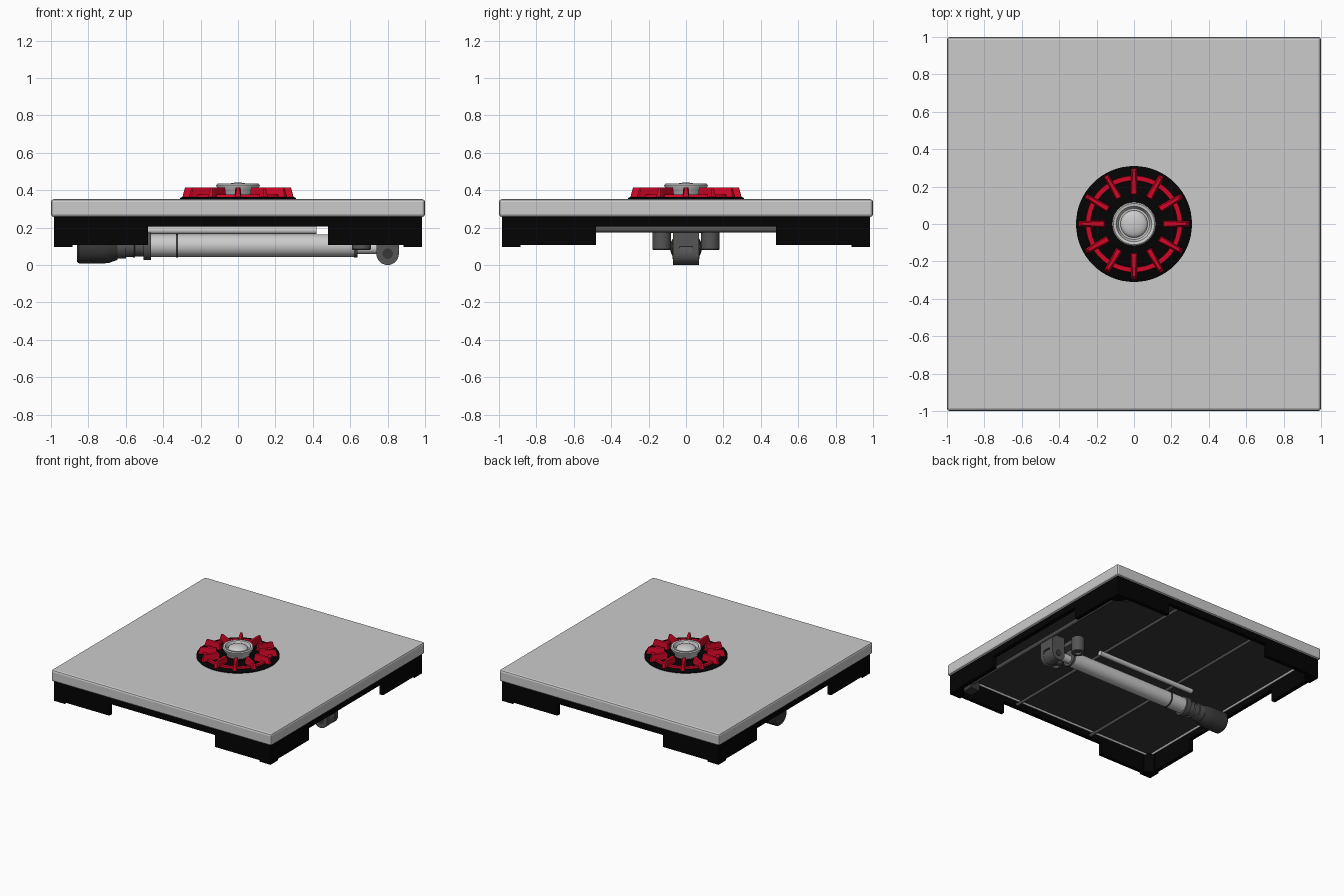
import bpy, bmesh
from math import pi, cos, sin, radians
from mathutils import Matrix, Vector

if "Cube" in bpy.data.objects:
    bpy.data.objects.remove(bpy.data.objects["Cube"])

def material(name, rgb):
    m = bpy.data.materials.new(name)
    m.diffuse_color = (*rgb, 1)
    m.use_nodes = True
    m.node_tree.nodes["Principled BSDF"].inputs["Base Color"].default_value = m.diffuse_color
    return m

BLACK = material("black", (0.001, 0.001, 0.001))
DARK = material("dark_grey", (0.04, 0.04, 0.04))
MID = material("mid_grey", (0.09, 0.09, 0.09))
RED = material("red", (0.65, 0.002, 0.02))

def finish(bm, name, mat=None, smooth=False, bevel=0, segs=2):
    bmesh.ops.recalc_face_normals(bm, faces=bm.faces)
    me = bpy.data.meshes.new(name)
    bm.to_mesh(me)
    bm.free()
    ob = bpy.data.objects.new(name, me)
    bpy.context.collection.objects.link(ob)
    if mat:
        me.materials.append(mat)
    if bevel:
        b = ob.modifiers.new("bevel", 'BEVEL')
        b.width, b.segments = bevel, segs
    if smooth:
        bpy.context.view_layer.objects.active = ob
        ob.select_set(True)
        bpy.ops.object.shade_smooth_by_angle(angle=radians(35))
        ob.select_set(False)
    return ob

def box(name, lo, hi, mat=None, bevel=0):
    bm = bmesh.new()
    lo, hi = Vector(lo), Vector(hi)
    bmesh.ops.create_cube(bm, size=1, matrix=Matrix.Translation((lo + hi) / 2) @ Matrix.Diagonal((*(hi - lo), 1)))
    return finish(bm, name, mat, bevel=bevel)

def lathe(name, profile, loc=(0, 0, 0), axis='Z', mat=None, n=48):
    """Spin (radius, height) points about an axis; open ends are capped."""
    bm = bmesh.new()
    rings = [[bm.verts.new((r * cos(2 * pi * i / n), r * sin(2 * pi * i / n), h)) for i in range(n)]
             for r, h in profile]
    for a, b in zip(rings, rings[1:]):
        for i in range(n):
            j = (i + 1) % n
            bm.faces.new((a[i], a[j], b[j], b[i]))
    bm.faces.new(rings[0])
    bm.faces.new(rings[-1])
    rot = {'Z': Matrix(), 'X': Matrix.Rotation(pi / 2, 4, 'Y'), 'Y': Matrix.Rotation(-pi / 2, 4, 'X')}[axis]
    bm.transform(Matrix.Translation(loc) @ rot)
    return finish(bm, name, mat, smooth=True)

def rod(name, r, a, b, loc, axis, mat=None, n=32):
    return lathe(name, [(r, a), (r, b)], loc, axis, mat, n)

def prism(name, pts, vec, mat=None, turn=0):
    """Extrude an outline of 3D points along a vector, then turn it about z."""
    bm = bmesh.new()
    f = bm.faces.new([bm.verts.new(p) for p in pts])
    ext = bmesh.ops.extrude_face_region(bm, geom=[f])
    bmesh.ops.translate(bm, vec=vec, verts=[v for v in ext['geom'] if isinstance(v, bmesh.types.BMVert)])
    bm.transform(Matrix.Rotation(turn, 4, 'Z'))
    return finish(bm, name, mat)

# Top plate with its dark underside
box("top_plate", (-1, -1, 0.257), (1, 1, 0.352), bevel=0.015)
box("underside_panel", (-0.96, -0.96, 0.253), (0.96, 0.96, 0.26), DARK)

# Black skirt: walls with low corners, corner posts
half = [(0.48, 0.205), (0.48, 0.107), (0.98, 0.107), (0.98, 0.258)]
wall = half + [(-x, z) for x, z in reversed(half)]
post = [(0.985, 0.985), (0.885, 0.985), (0.885, 0.94), (0.94, 0.885), (0.985, 0.885)]
for k in range(4):
    prism("skirt_wall", [(x, -0.983, z) for x, z in wall], (0, 0.033, 0), BLACK, k * pi / 2)
    prism("corner_post", [(x, y, 0.096) for x, y in post], (0, 0, 0.158), BLACK, k * pi / 2)

# Underside ribs and light rim strip
for x in (-0.37, 0.35):
    rod("panel_rib", 0.012, -0.95, 0.95, (x, 0, 0.225), 'Y', MID, 16)
for s in (-1, 1):
    rod("rim_strip_side", 0.01, -0.935, 0.935, (0, s * 0.935, 0.252), 'X', None, 12)
    rod("rim_strip_end", 0.01, -0.935, 0.935, (s * 0.935, 0, 0.252), 'Y', None, 12)

# Pivot bar carried by end brackets
rod("pivot_bar", 0.016, -0.95, 0.95, (0.86, 0, 0.19), 'Y', MID, 24)
for s in (-1, 1):
    box("pivot_bracket", (0.8, s * 0.905 - 0.045, 0.14), (0.88, s * 0.905 + 0.045, 0.21), DARK)

# Dial: base disc, red ring and fins
lathe("dial_base", [(0.31, 0.345), (0.31, 0.358), (0.30, 0.364)], mat=BLACK, n=64)
lathe("dial_ring", [(0.23, 0.36), (0.232, 0.378), (0.257, 0.378), (0.26, 0.36)], mat=RED, n=64)
for k in range(12):
    bm = bmesh.new()
    sections = [(0.155, 0.160, 0.020, 0.014), (0.298, 0.283, 0.016, 0.008)]
    a, b = [[bm.verts.new(p) for p in ((rb, -wb, 0.36), (rb, wb, 0.36), (rt, wt, 0.415), (rt, -wt, 0.415))]
            for rb, rt, wb, wt in sections]
    for i in range(4):
        bm.faces.new((a[i], a[i - 1], b[i - 1], b[i]))
    bm.faces.new(a)
    bm.faces.new(b)
    bm.transform(Matrix.Rotation(k * pi / 6, 4, 'Z'))
    finish(bm, "dial_fin", RED, bevel=0.005)

# Hub cup and centre dome
lathe("hub_cup", [(0.085, 0.355), (0.09, 0.38), (0.110, 0.405), (0.117, 0.428), (0.110, 0.435),
                  (0.095, 0.432), (0.083, 0.405)])
lathe("hub_dome", [(0.073, 0.395), (0.073, 0.415)] + [(0.073 * cos(t), 0.415 + 0.026 * sin(t)) for t in
      (0.3, 0.6, 0.9, 1.2, 1.5)])

# Actuator: motor, stepped neck, tube, collars
lathe("motor", [(0.074, -0.862), (0.085, -0.85), (0.085, -0.72), (0.082, -0.69), (0.066, -0.645)],
      (0, 0, 0.093), 'X', DARK)
lathe("motor_neck", [(0.066, -0.66), (0.066, -0.60), (0.058, -0.598), (0.058, -0.56), (0.064, -0.558),
                     (0.064, -0.555), (0.055, -0.55), (0.055, -0.48)], (0, 0, 0.1), 'X', MID)
rod("actuator_tube", 0.061, -0.5, 0.63, (0, 0, 0.103), 'X', n=48)
rod("tube_collar", 0.074, -0.505, -0.465, (0, 0, 0.1), 'X', MID, 48)
rod("tube_band", 0.064, -0.332, -0.32, (0, 0, 0.103), 'X', DARK, 48)
rod("tube_end_ring", 0.064, 0.62, 0.64, (0, 0, 0.103), 'X', MID, 48)
rod("piston_rod", 0.032, 0.63, 0.77, (0, 0, 0.09), 'X')

# Parallel guide rod
rod("guide_rod", 0.02, -0.48, 0.42, (0, 0.1, 0.185), 'X')

# Clevis: rounded cheeks, eye, pin and upper block
cheek = [(0.8 + 0.06 * cos(pi + k * pi / 16), 0.06 + 0.06 * sin(pi + k * pi / 16)) for k in range(17)]
cheek += [(0.86, 0.205), (0.74, 0.205)]
for s in (-1, 1):
    prism("clevis_cheek", [(x, s * 0.035, z) for x, z in cheek], (0, s * 0.035, 0), MID)
rod("clevis_eye", 0.059, -0.036, 0.036, (0.8, 0, 0.06), 'Y', MID)
rod("clevis_pin", 0.028, -0.073, 0.073, (0.8, 0, 0.06), 'Y', DARK)
box("clevis_bridge", (0.745, -0.04, 0.1), (0.859, 0.04, 0.2), MID)

# Vertical mounting bosses beside the tube
for s in (-1, 1):
    lathe("mount_boss", [(0.025, 0.10), (0.025, 0.08), (0.046, 0.08), (0.05, 0.085), (0.05, 0.205)],
          (0.66, s * 0.13, 0), 'Z', MID, 32)
box("mount_bar", (0.63, -0.15, 0.17), (0.69, 0.15, 0.205), MID)
